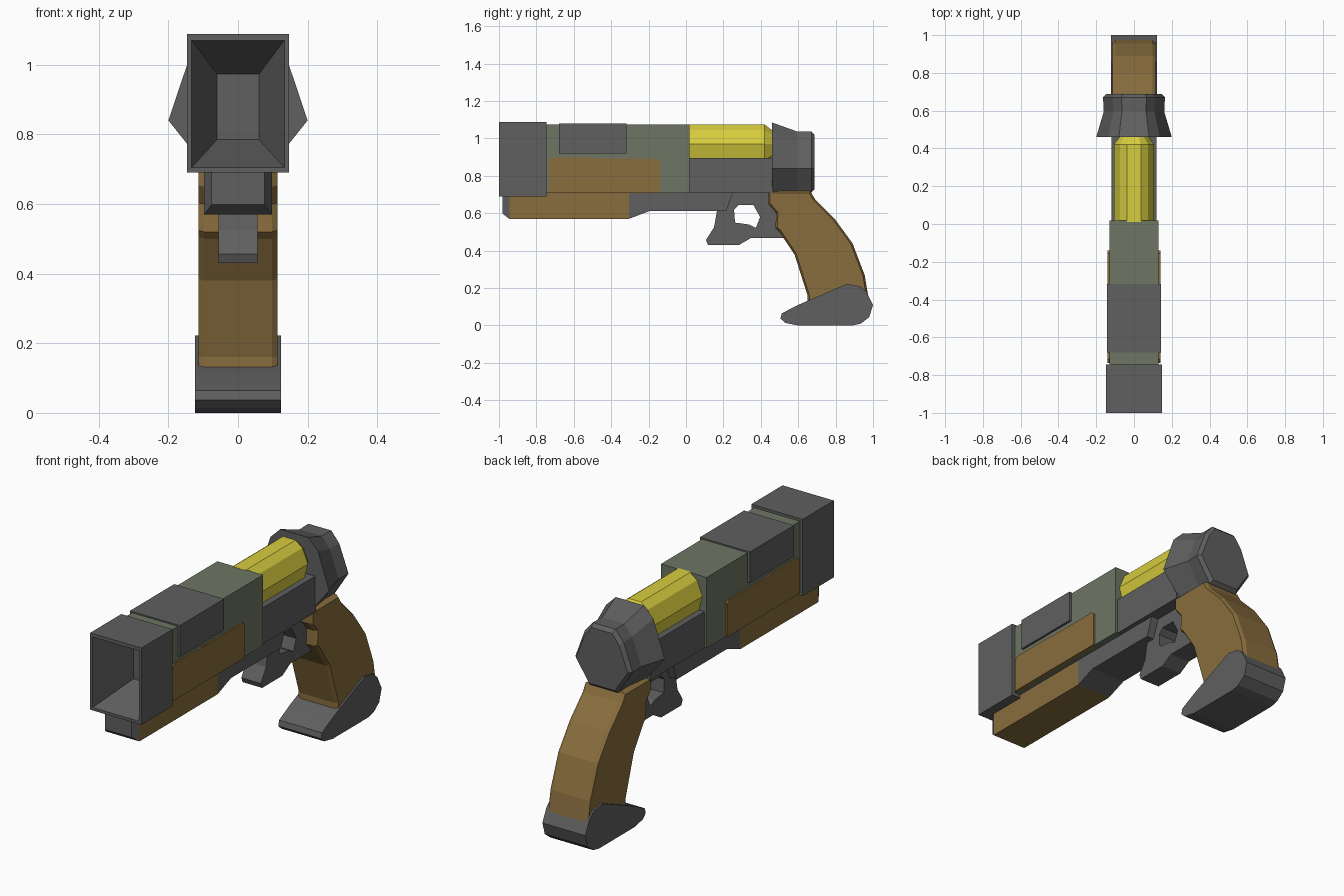
import bpy, bmesh

if "Cube" in bpy.data.objects:
    bpy.data.objects.remove(bpy.data.objects["Cube"])


def material(name, rgb):
    m = bpy.data.materials.new(name)
    m.diffuse_color = (*rgb, 1)
    m.use_nodes = True
    m.node_tree.nodes["Principled BSDF"].inputs["Base Color"].default_value = m.diffuse_color
    return m


GRAY = material("dark_gray_metal", (0.115, 0.115, 0.115))
GREEN = material("gray_green_paint", (0.155, 0.18, 0.125))
WOOD = material("brown_wood", (0.25, 0.155, 0.047))
YELLOW = material("yellow_cell", (0.68, 0.61, 0.05))


def finish(name, bm, mat):
    bmesh.ops.recalc_face_normals(bm, faces=bm.faces)
    me = bpy.data.meshes.new(name)
    bm.to_mesh(me)
    bm.free()
    me.materials.append(mat)
    ob = bpy.data.objects.new(name, me)
    bpy.context.collection.objects.link(ob)
    return ob


def loft(name, rings, mat):
    """Join rings of 3D points and cap the first and last."""
    bm = bmesh.new()
    vs = [[bm.verts.new(p) for p in r] for r in rings]
    n = len(vs[0])
    for a, b in zip(vs, vs[1:]):
        for i in range(n):
            j = (i + 1) % n
            bm.faces.new((a[i], a[j], b[j], b[i]))
    bm.faces.new(vs[0])
    bm.faces.new(vs[-1])
    return finish(name, bm, mat)


def prism(name, yz, x0, x1, mat, hole=None, inset=0, depth=0):
    """Side profile extruded across x, with an optional hole or chamfered caps."""
    bm = bmesh.new()
    cap_edges = ([], [])
    caps = []
    for pts in [yz] + ([hole] if hole else []):
        a = [bm.verts.new((x0, *p)) for p in pts]
        b = [bm.verts.new((x1, *p)) for p in pts]
        for i in range(len(pts)):
            j = (i + 1) % len(pts)
            bm.faces.new((a[i], a[j], b[j], b[i]))
            cap_edges[0].append(bm.edges.get((a[i], a[j])))
            cap_edges[1].append(bm.edges.get((b[i], b[j])))
        if not hole:
            caps = [bm.faces.new(a), bm.faces.new(b)]
    if hole:
        for es in cap_edges:
            bmesh.ops.triangle_fill(bm, edges=es, use_beauty=True, normal=(1, 0, 0))
    bmesh.ops.recalc_face_normals(bm, faces=bm.faces)
    if inset:
        for f in caps:
            bmesh.ops.inset_region(bm, faces=[f], thickness=inset, depth=depth,
                                   use_even_offset=True, use_boundary=True)
    return finish(name, bm, mat)


def box(name, w, y0, y1, z0, z1, mat):
    return prism(name, [(y0, z0), (y1, z0), (y1, z1), (y0, z1)], -w, w, mat)


def rect(y, w, z0, z1):
    return [(-w, y, z0), (w, y, z0), (w, y, z1), (-w, y, z1)]


def mirrored(y, half):
    """Symmetric cross-section from its right half, listed top to bottom."""
    return [(x, y, z) for x, z in half] + [(-x, y, z) for x, z in reversed(half)]


# Hollow square muzzle
loft("muzzle", [rect(-0.745, 0.147, 0.69, 1.088), rect(-1, 0.147, 0.69, 1.088),
                rect(-1, 0.133, 0.705, 1.07), rect(-0.77, 0.06, 0.785, 0.973)], GRAY)

# Main body, saddle plate and lower receiver
box("body", 0.131, -0.75, 0.018, 0.708, 1.074, GREEN)
box("saddle_plate", 0.143, -0.68, -0.318, 0.92, 1.081, GRAY)
box("receiver", 0.12, 0.015, 0.465, 0.708, 0.895, GRAY)

# Wooden side panels with clipped corners
panel = [(-0.735, 0.708), (-0.14, 0.708), (-0.14, 0.88), (-0.155, 0.893),
         (-0.45, 0.893), (-0.5, 0.897), (-0.715, 0.897), (-0.735, 0.88)]
for side, label in ((1, "right"), (-1, "left")):
    prism("side_panel_" + label, panel, side * 0.12, side * 0.139, WOOD)

# Fore-end under the barrel: metal tip, wood block, metal rail
loft("fore_end_tip", [rect(-0.98, 0.076, 0.598, 0.708), rect(-0.945, 0.097, 0.57, 0.708)], GRAY)
box("fore_end", 0.097, -0.945, -0.305, 0.57, 0.709, WOOD)
prism("under_rail", [(-0.305, 0.57), (-0.195, 0.612), (0.215, 0.612), (0.25, 0.709),
                     (-0.305, 0.709)], -0.097, 0.097, GRAY)

# Yellow power cell with a tapered rear end
def cell_ring(y, s):
    half = [(0.036, 1.075), (0.075, 1.045), (0.107, 0.97), (0.085, 0.885), (0.04, 0.86)]
    return mirrored(y, [(x * s, 0.965 + (z - 0.965) * s) for x, z in half])

loft("power_cell", [cell_ring(0.01, 1), cell_ring(0.42, 1), cell_ring(0.465, 0.68)], YELLOW)

# Faceted rear cap
def cap_ring(y, w, top, bottom):
    return mirrored(y, [(0.4 * w, top), (0.68 * w, top - 0.055), (w, 0.84), (0.5 * w, bottom)])

loft("rear_cap", [cap_ring(0.46, 0.2, 1.085, 0.715), cap_ring(0.595, 0.16, 1.037, 0.712),
                  cap_ring(0.67, 0.164, 1.037, 0.712), cap_ring(0.688, 0.148, 1.02, 0.728)], GRAY)

# Trigger guard with finger opening
prism("trigger_guard",
      [(0.166, 0.615), (0.15, 0.525), (0.107, 0.457), (0.118, 0.43), (0.283, 0.43),
       (0.348, 0.468), (0.55, 0.468), (0.55, 0.71), (0.22, 0.71)],
      -0.056, 0.056, GRAY,
      hole=[(0.257, 0.618), (0.283, 0.645), (0.36, 0.645), (0.396, 0.58),
            (0.374, 0.522), (0.335, 0.54), (0.262, 0.55)])

# Curved wooden grip with chamfered rims
prism("grip", [(0.44, 0.718), (0.44, 0.65), (0.482, 0.6), (0.478, 0.52), (0.5, 0.5),
               (0.58, 0.38), (0.65, 0.16), (0.65, 0.08), (0.97, 0.08), (0.977, 0.14),
               (0.955, 0.27), (0.89, 0.44), (0.795, 0.57), (0.69, 0.675), (0.665, 0.718)],
      -0.097, 0.097, WOOD, inset=0.01, depth=0.017)

# Metal foot of the grip
prism("grip_base", [(0.505, 0.037), (0.512, 0.065), (0.6, 0.11), (0.86, 0.222), (0.93, 0.21),
                    (0.965, 0.18), (1.0, 0.11), (0.98, 0.045), (0.935, 0.01), (0.89, 0),
                    (0.6, 0), (0.53, 0.014)], -0.123, 0.123, GRAY)
